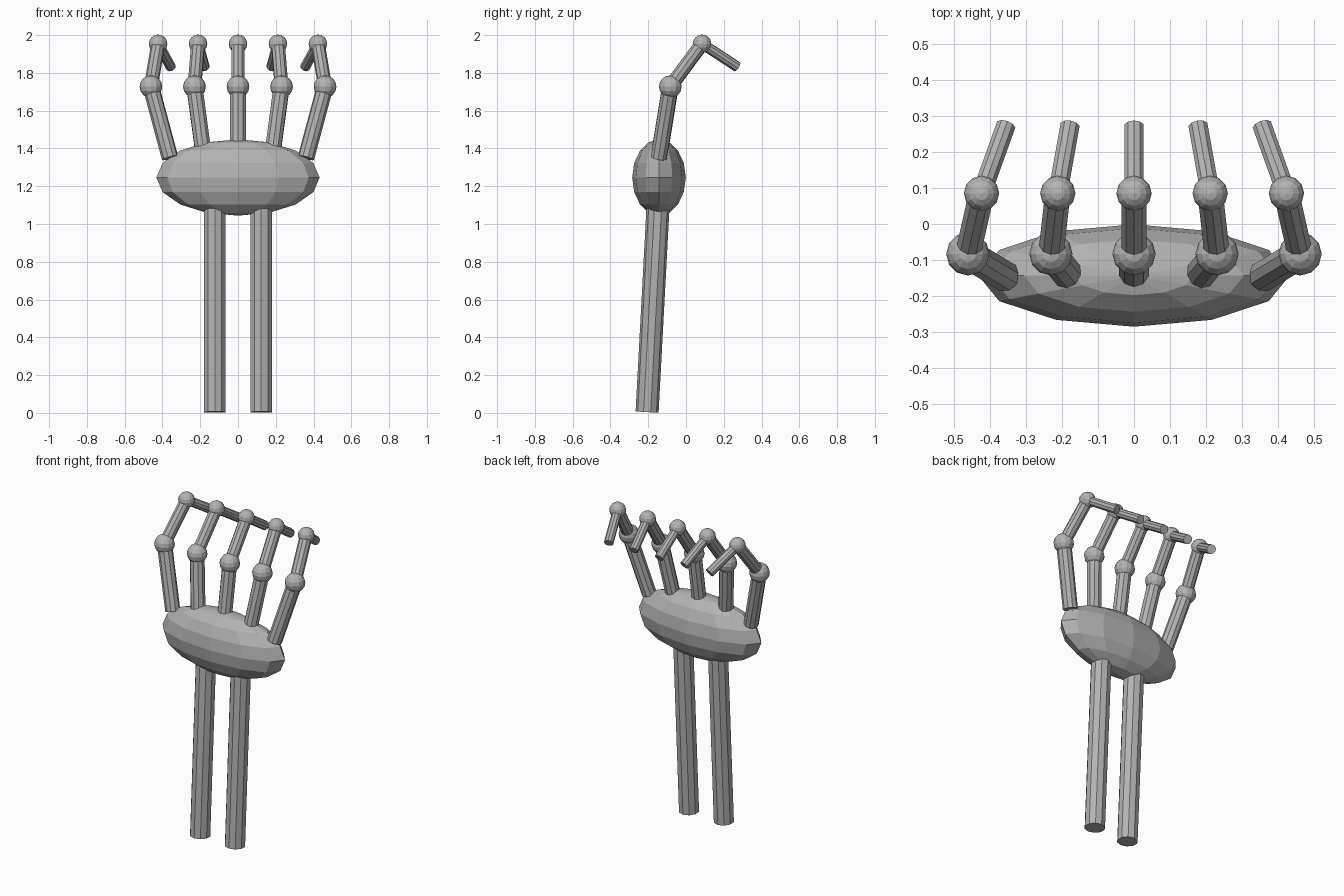
import bpy
from mathutils import Vector

if "Cube" in bpy.data.objects:
    bpy.data.objects.remove(bpy.data.objects["Cube"])

grey = bpy.data.materials.new("bone grey")
grey.diffuse_color = (0.45, 0.45, 0.45, 1)
grey.use_nodes = True
grey.node_tree.nodes["Principled BSDF"].inputs["Base Color"].default_value = grey.diffuse_color


def finish(name):
    ob = bpy.context.object
    ob.name = name
    ob.data.materials.append(grey)
    return ob


def rod(name, a, b, r, sides=10):
    """Cylinder running from point a to point b."""
    a, b = Vector(a), Vector(b)
    d = b - a
    bpy.ops.mesh.primitive_cylinder_add(
        vertices=sides, radius=r, depth=d.length, location=(a + b) / 2,
        rotation=d.to_track_quat('Z', 'Y').to_euler())
    return finish(name)


def ball(name, centre, radii):
    """Low-poly ellipsoid."""
    bpy.ops.mesh.primitive_uv_sphere_add(
        segments=12, ring_count=8, radius=1, location=centre)
    bpy.context.object.scale = radii
    return finish(name)


# Palm
ball("palm", (0, -0.143, 1.246), (0.432, 0.142, 0.202))

# Two forearm bones, leaning slightly
for side, label in ((-1, "left"), (1, "right")):
    rod(f"forearm_{label}", (side * 0.123, -0.206, 0.004),
        (side * 0.123, -0.145, 1.15), 0.061)

# Five curled fingers: three bones and two knuckles each
for i in range(-2, 3):
    n = i + 3
    base = (i * 0.18, -0.144, 1.35)
    knuckle = (i * 0.2305, -0.083, 1.727)
    joint = (i * 0.2115, 0.085, 1.954)
    tip = (i * 0.178, 0.272, 1.832)
    rod(f"finger_{n}_lower", base, knuckle, 0.044)
    rod(f"finger_{n}_middle", knuckle, joint, 0.037)
    rod(f"finger_{n}_tip", joint, tip, 0.028)
    ball(f"finger_{n}_knuckle", knuckle, (0.06,) * 3)
    ball(f"finger_{n}_joint", joint, (0.049,) * 3)
